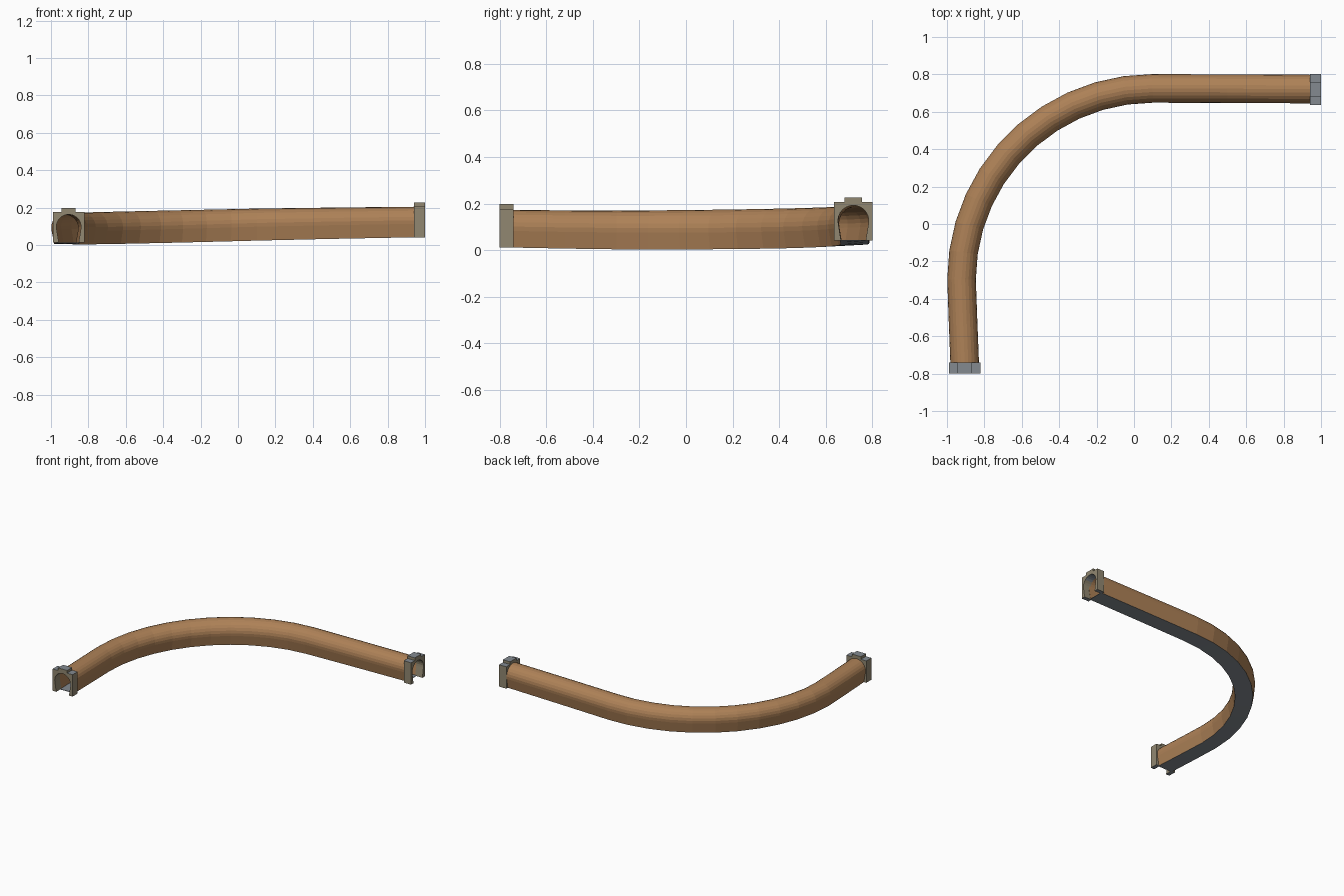
import bpy, bmesh, math
from mathutils import Vector

if "Cube" in bpy.data.objects:
    bpy.data.objects.remove(bpy.data.objects["Cube"])


def material(name, rgb):
    m = bpy.data.materials.new(name)
    m.diffuse_color = (*rgb, 1)
    m.use_nodes = True
    m.node_tree.nodes["Principled BSDF"].inputs["Base Color"].default_value = m.diffuse_color
    return m


BROWN = material("brown wall", (0.42, 0.22, 0.095))
TAN = material("tan stone", (0.285, 0.245, 0.165))
SLATE = material("slate grey", (0.23, 0.255, 0.28))


def finish(name, bm, mats):
    me = bpy.data.meshes.new(name)
    bm.to_mesh(me)
    bm.free()
    for m in mats:
        me.materials.append(m)
    ob = bpy.data.objects.new(name, me)
    bpy.context.collection.objects.link(ob)
    return ob


def horseshoe(radius, foot, centre, base, n=14):
    """Arch outline from the right foot over the top to the left foot."""
    pts = [(foot, base)]
    for i in range(n + 1):
        a = math.radians(-12 + 204 * i / n)
        pts.append((radius * math.cos(a), centre + radius * math.sin(a)))
    return pts + [(-foot, base)]


# Centre line: straight, quarter bend, straight;
# entries are x, y, z, bank and height factor
ARC = 11
path = [(-0.905, -0.75, 0.011, 0.0, 0.98), (-0.914, -0.52, 0.007, 0.01, 0.99)]
for i in range(ARC + 1):
    t = i / ARC
    a = math.pi * (1 - t / 2)
    path.append((0.1 + 1.022 * math.cos(a), -0.297 + 1.022 * math.sin(a),
                 0.0045 + 0.020 * t ** 1.6, 0.02 + 0.05 * math.sin(math.pi * t),
                 1 + 0.03 * t))
path += [(0.5, 0.7235, 0.033, 0.01, 1.01), (0.95, 0.7215, 0.041, 0.0, 0.99)]


def sweep(name, profile, mat):
    """Carry a closed cross-section along the centre line."""
    bm = bmesh.new()
    rings = []
    for i, (x, y, z, bank, tall) in enumerate(path):
        p, q = path[max(i - 1, 0)], path[min(i + 1, len(path) - 1)]
        d = Vector((q[0] - p[0], q[1] - p[1])).normalized()
        rings.append([bm.verts.new((x - d.y * u, y + d.x * u, z + v * tall + bank * u))
                      for u, v in profile])
    n = len(profile)
    for a, b in zip(rings, rings[1:]):
        for j in range(n):
            k = (j + 1) % n
            bm.faces.new((a[j], a[k], b[k], b[j]))
    bm.faces.new(rings[0])
    bm.faces.new(rings[-1])
    bmesh.ops.recalc_face_normals(bm, faces=bm.faces)
    return finish(name, bm, [mat])


# Tunnel shell (outer and inner skin as one closed ring) and floor slab
outer = horseshoe(0.0765, 0.061, 0.0885, 0.001)
inner = horseshoe(0.068, 0.054, 0.0885, 0.001)
sweep("tunnel_shell", outer + inner[::-1], BROWN)
sweep("tunnel_floor", [(-0.061, 0), (0.061, 0), (0.061, 0.003), (-0.061, 0.003)], SLATE)


def extrude_outline(bm, outline, place, depth):
    face = bm.faces.new([bm.verts.new(place(u, v, 0)) for u, v in outline])
    new = bmesh.ops.extrude_face_region(bm, geom=[face])
    shift = place(0, 0, depth) - place(0, 0, 0)
    bmesh.ops.translate(bm, vec=shift,
                        verts=[e for e in new["geom"] if isinstance(e, bmesh.types.BMVert)])


def portal(name, place):
    """Stone gate with an open arch and a raised block over it."""
    arch = horseshoe(0.066, 0.053, 0.085, 0)
    block = [(-0.0375, 0.163), (0.0375, 0.163), (0.0375, 0.185), (-0.0375, 0.185)]
    gate = [(-0.083, 0), (-0.083, 0.165), (0.083, 0.165), (0.083, 0)] + arch
    for part, outline in (("gate", gate), ("top_block", block)):
        bm = bmesh.new()
        extrude_outline(bm, outline, place, 0.06)
        bmesh.ops.recalc_face_normals(bm, faces=bm.faces)
        for f in bm.faces:  # level faces are slate, upright ones tan
            f.material_index = 1 if abs(f.normal.z) > 0.7 else 0
        finish(f"{name}_{part}", bm, [TAN, SLATE])


portal("front_portal", lambda u, v, w: Vector((-0.905 + u, -0.8 + w, 0.012 + v)))
portal("right_portal", lambda u, v, w: Vector((1 - w, 0.7185 + u, 0.041 + v)))
